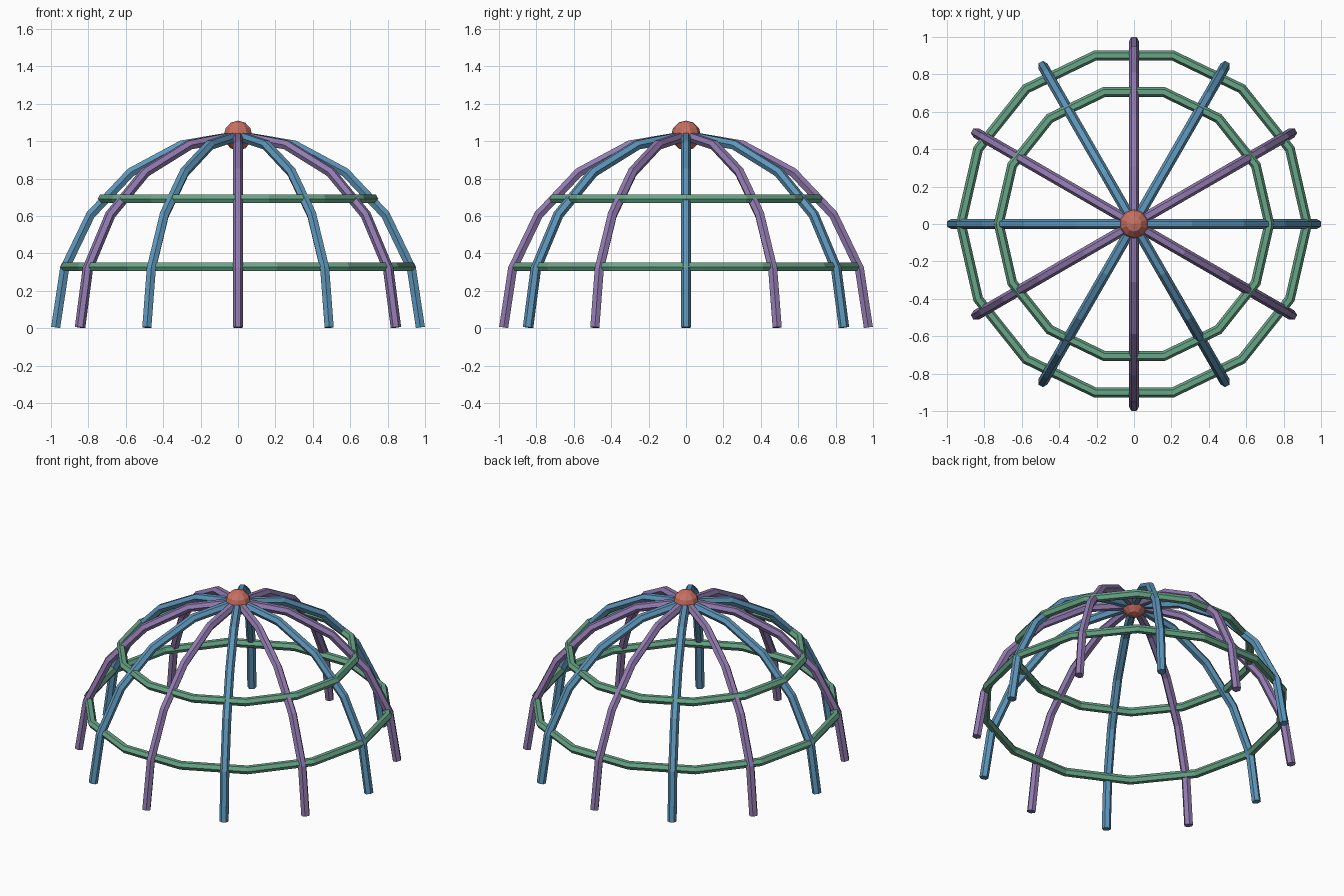
import bpy, bmesh, math
from mathutils import Vector

if "Cube" in bpy.data.objects:
    bpy.data.objects.remove(bpy.data.objects["Cube"])


def material(name, rgb):
    m = bpy.data.materials.new(name)
    m.diffuse_color = [((c / 255 + 0.055) / 1.055) ** 2.4 for c in rgb] + [1]
    m.use_nodes = True
    m.node_tree.nodes["Principled BSDF"].inputs["Base Color"].default_value = m.diffuse_color
    return m


BLUE = material("blue", (94, 150, 186))
PURPLE = material("purple", (146, 123, 176))
GREEN = material("green", (104, 166, 136))
RED = material("red", (200, 112, 97))


def finish(bm, name, mat):
    bmesh.ops.recalc_face_normals(bm, faces=bm.faces)
    me = bpy.data.meshes.new(name)
    bm.to_mesh(me)
    bm.free()
    me.materials.append(mat)
    ob = bpy.data.objects.new(name, me)
    bpy.context.collection.objects.link(ob)
    return ob


def tube(name, path, side, radius, mat, closed=False, sides=6):
    """Mitred tube along a planar path; side is the normal of that plane."""
    bm = bmesh.new()
    n = len(path)
    loops = []
    for i, p in enumerate(path):
        a = path[i - 1] if i > 0 or closed else p
        b = path[(i + 1) % n] if i < n - 1 or closed else p
        d1 = (p - a).normalized() if a != p else (b - p).normalized()
        d2 = (b - p).normalized() if b != p else d1
        t = (d1 + d2).normalized()
        out = t.cross(side).normalized() / t.dot(d1)
        loops.append([bm.verts.new(p + radius * (side * math.cos(k * math.tau / sides)
                                                 + out * math.sin(k * math.tau / sides)))
                      for k in range(sides)])
    for i in range(n if closed else n - 1):
        l1, l2 = loops[i], loops[(i + 1) % n]
        for k in range(sides):
            j = (k + 1) % sides
            bm.faces.new((l1[k], l1[j], l2[j], l2[k]))
    if not closed:
        bm.faces.new(loops[0])
        bm.faces.new(loops[-1])
    return finish(bm, name, mat)


# Six full arches, alternating colours, crossing at the crown
BASE_R, TOP_Z = 0.975, 1.03
for i in range(6):
    a = i * math.pi / 6
    u = Vector((math.cos(a), math.sin(a), 0))
    path = []
    for k in range(11):
        e = k * math.pi / 10
        path.append(u * (BASE_R * math.cos(e))
                    + Vector((0, 0, max(0.004, TOP_Z * math.sin(e)))))
    tube(f"arch_rib_{i + 1}", path, Vector((-u.y, u.x, 0)), 0.028,
         PURPLE if i % 2 else BLUE)

# Two horizontal hoops with fourteen sides
for name, r, z in (("lower_hoop", 0.925, 0.328), ("upper_hoop", 0.723, 0.692)):
    path = [Vector((r * math.cos(k * math.tau / 14), r * math.sin(k * math.tau / 14), z))
            for k in range(14)]
    # hexagonal section turned so that it is flat above and below
    bm = bmesh.new()
    rings = []
    for k in range(14):
        c = Vector((math.cos(k * math.tau / 14), math.sin(k * math.tau / 14), 0))
        rings.append([bm.verts.new(path[k] + 0.027 * (c * math.cos(j * math.tau / 6)
                      + Vector((0, 0, math.sin(j * math.tau / 6))))) for j in range(6)])
    for k in range(14):
        for j in range(6):
            p, q, m = rings[k], rings[(k + 1) % 14], (j + 1) % 6
            bm.faces.new((p[j], q[j], q[m], p[m]))
    finish(bm, name, GREEN)

# Crown knob
bm = bmesh.new()
bmesh.ops.create_uvsphere(bm, u_segments=10, v_segments=6, radius=0.08)
bmesh.ops.translate(bm, verts=bm.verts, vec=(0, 0, 1.03))
finish(bm, "crown_knob", RED)
